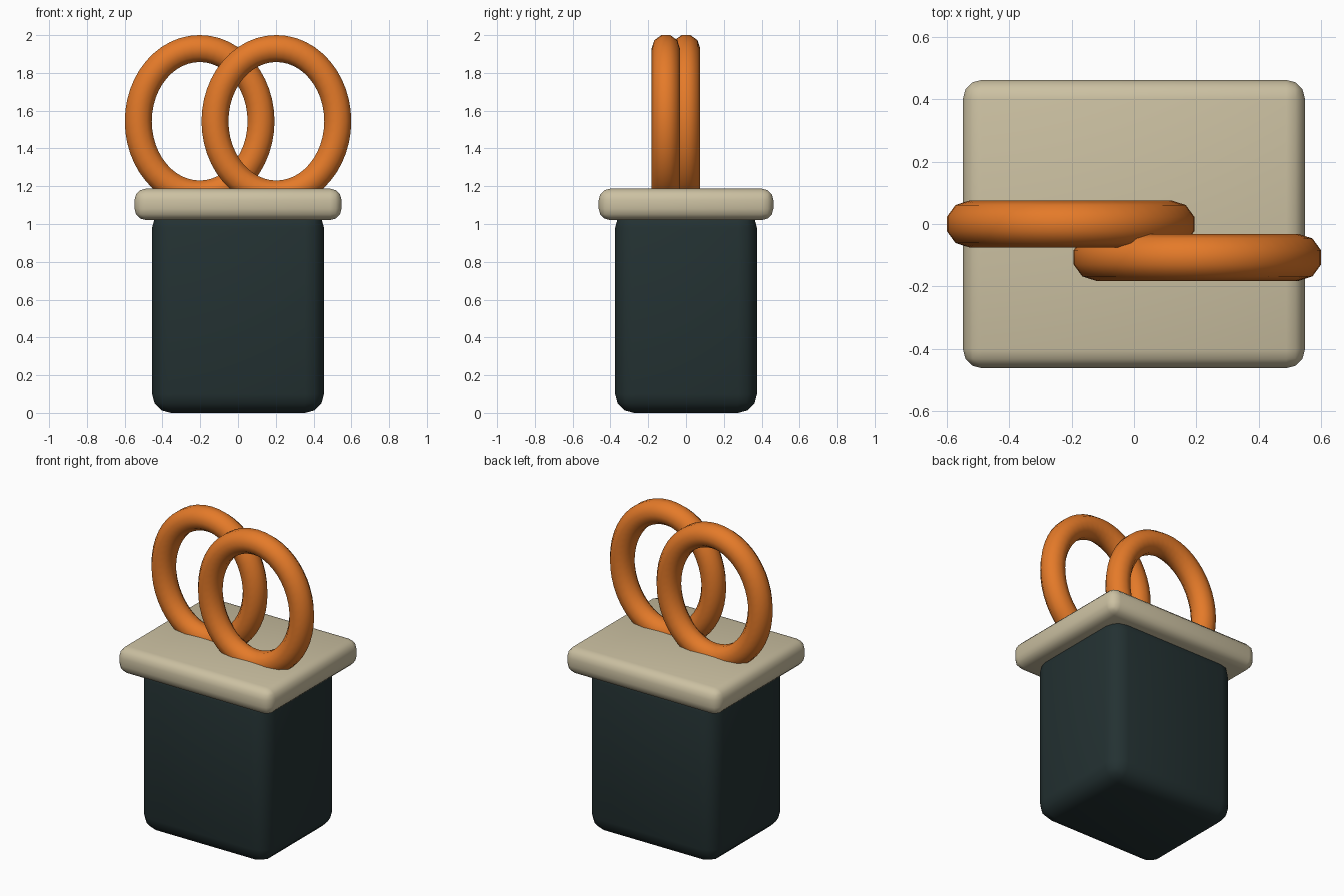
import bpy, bmesh, math

if "Cube" in bpy.data.objects:
    bpy.data.objects.remove(bpy.data.objects["Cube"])


def material(name, rgb):
    m = bpy.data.materials.new(name)
    m.diffuse_color = (*rgb, 1)
    m.use_nodes = True
    m.node_tree.nodes["Principled BSDF"].inputs["Base Color"].default_value = m.diffuse_color
    return m


dark = material("dark_slate", (0.017, 0.031, 0.032))
cream = material("cream", (0.60, 0.53, 0.36))
orange = material("orange", (0.78, 0.195, 0.022))


def finish(bm, name, mat):
    bmesh.ops.recalc_face_normals(bm, faces=bm.faces)
    me = bpy.data.meshes.new(name)
    bm.to_mesh(me)
    bm.free()
    me.materials.append(mat)
    ob = bpy.data.objects.new(name, me)
    bpy.context.collection.objects.link(ob)
    bpy.ops.object.select_all(action='DESELECT')
    ob.select_set(True)
    bpy.context.view_layer.objects.active = ob
    bpy.ops.object.shade_smooth_by_angle(angle=math.radians(40))
    return ob


def rounded_box(name, size, z0, bevel, mat):
    bm = bmesh.new()
    bmesh.ops.create_cube(bm, size=1)
    for v in bm.verts:
        v.co = (v.co.x * size[0], v.co.y * size[1], (v.co.z + 0.5) * size[2] + z0)
    bmesh.ops.bevel(bm, geom=bm.edges[:], offset=bevel, segments=3,
                    profile=0.5, affect='EDGES')
    return finish(bm, name, mat)


def oval_ring(name, cx, cy, cz, rx, rz, tube, mat, steps=48, sides=10):
    # constant-width tube swept along an upright ellipse
    bm = bmesh.new()
    loops = []
    for i in range(steps):
        a = 2 * math.pi * i / steps
        nx, nz = rz * math.cos(a), rx * math.sin(a)
        n = math.hypot(nx, nz)
        loop = []
        for j in range(sides):
            b = 2 * math.pi * (j + 0.5) / sides
            d = tube * math.cos(b) / n
            loop.append(bm.verts.new((cx + rx * math.cos(a) + nx * d,
                                      cy + tube * math.sin(b),
                                      cz + rz * math.sin(a) + nz * d)))
        loops.append(loop)
    for i in range(steps):
        p, q = loops[i], loops[(i + 1) % steps]
        for j in range(sides):
            k = (j + 1) % sides
            bm.faces.new((p[j], p[k], q[k], q[j]))
    return finish(bm, name, mat)


# body and overhanging lid
rounded_box("body", (0.91, 0.75, 1.08), 0.0, 0.10, dark)
rounded_box("lid", (1.096, 0.924, 0.166), 1.021, 0.06, cream)

# two overlapping finger loops standing on the lid
for side, x, y in (("left", -0.203, 0.0), ("right", 0.203, -0.107)):
    oval_ring(side + "_loop", x, y, 1.544, 0.325, 0.385, 0.075, orange)
